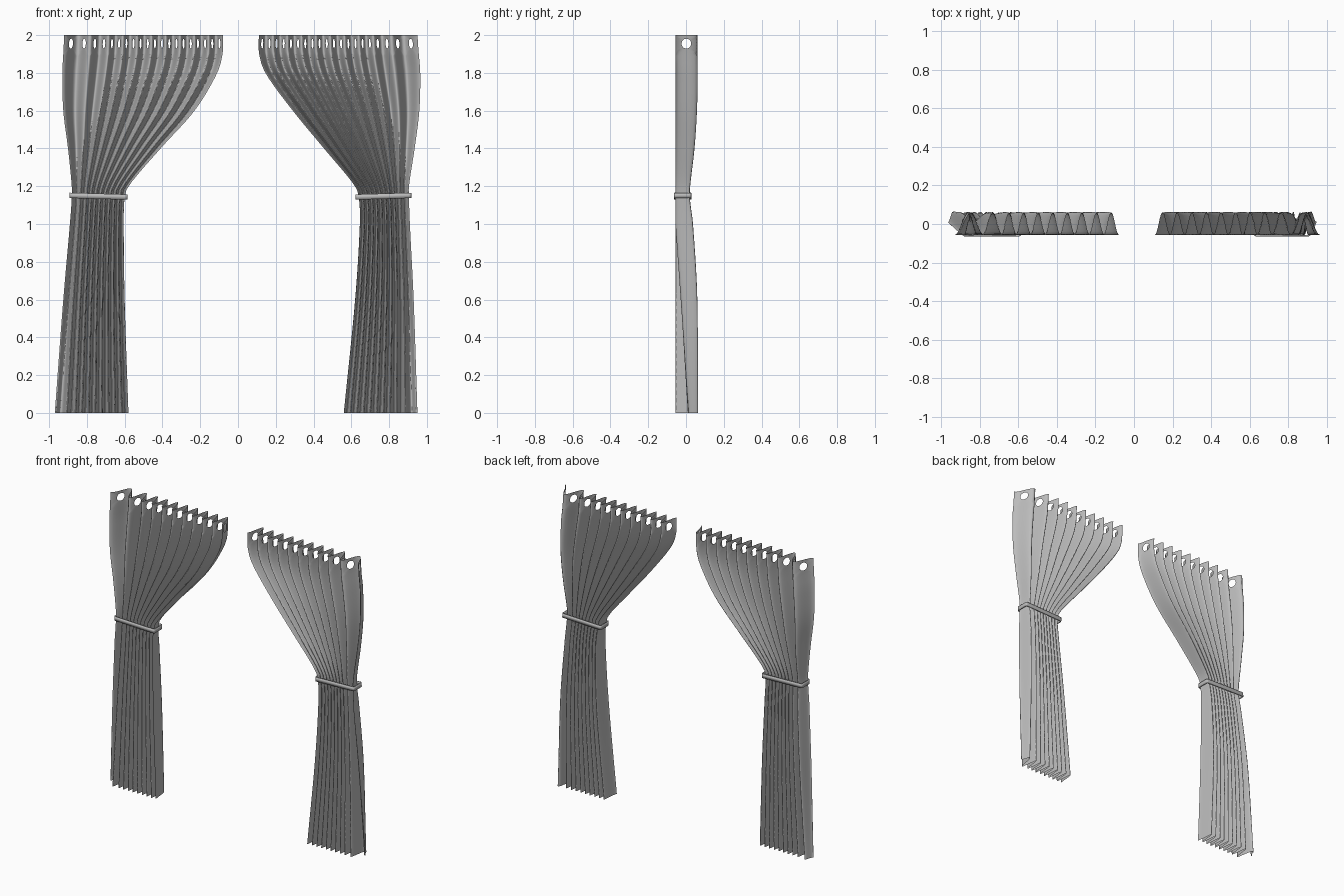
import bpy, math
from mathutils import Matrix

if "Cube" in bpy.data.objects:
    bpy.data.objects.remove(bpy.data.objects["Cube"], do_unlink=True)

FLANKS = 20       # alternating pleat faces per curtain
SEG = 8           # strips across one pleat face
BAND = 1.89       # lower edge of the eyelet band
HOLE_Z, HOLE_R = 1.955, 0.026


def material(name, grey):
    m = bpy.data.materials.new(name)
    m.use_nodes = True
    m.diffuse_color = (grey, grey, grey, 1)
    m.node_tree.nodes["Principled BSDF"].inputs["Base Color"].default_value = (grey, grey, grey, 1)
    return m


fabric = material("grey fabric", 0.5)


def curve(points, z):
    """Smooth interpolation through (z, value) points."""
    n = len(points)
    i = 0
    while i < n - 2 and z > points[i + 1][0]:
        i += 1

    def slope(k):
        a, b = points[max(k - 1, 0)], points[min(k + 1, n - 1)]
        return (b[1] - a[1]) / (b[0] - a[0])

    (z0, v0), (z1, v1) = points[i], points[i + 1]
    h = z1 - z0
    t = (z - z0) / h
    return (v0 * (1 + 2 * t) * (1 - t) ** 2 + v1 * t * t * (3 - 2 * t)
            + h * t * (1 - t) * (slope(i) * (1 - t) - slope(i + 1) * t))


# Silhouette: distance of the outer and inner edges from the middle, by height
HEIGHTS = [0, 0.6, 1.0, 1.14, 1.2, 1.4, 1.6, 1.8, 1.9, 2.0]
EDGES = {
    "right": (-1, [.97, .925, .89, .88, .88, .90, .925, .93, .925, .92],
              [.58, .60, .605, .60, .58, .41, .23, .11, .082, .08]),
    "left": (1, [.95, .93, .91, .905, .905, .935, .96, .965, .957, .95],
             [.56, .62, .645, .64, .62, .455, .29, .145, .112, .11]),
}
BACK = list(zip(HEIGHTS, [.06, .06, .037, .02, .022, .045, .058, .062, .06, .06]))
FRONT = -0.056

# Pleats widen towards the outer edge
widths = [1.8, 1.5, 1.2, 1.1] + [0.9] * (FLANKS - 4)
knots = [sum(widths[:i]) / sum(widths) for i in range(FLANKS + 1)]


def curtain(name, side, outer, inner):
    outer, inner = list(zip(HEIGHTS, outer)), list(zip(HEIGHTS, inner))
    verts, faces, index = [], [], {}

    def point(f, s, z):
        """Vertex on pleat face f, at fraction s across it."""
        key = (round(f + s, 5), round(z, 5))
        if key not in index:
            u = knots[f] + (knots[f + 1] - knots[f]) * s
            o, i = curve(outer, z), curve(inner, z)
            wave = 0.5 - 0.5 * math.cos(math.pi * (f + s))
            y = FRONT + (curve(BACK, z) - FRONT) * wave
            # the free outer edge swings backwards near the floor
            y += 0.07 * max(0, 1 - z) * max(0, 1 - f - s)
            index[key] = len(verts)
            verts.append((side * (o + (i - o) * u), y, z))
        return index[key]

    def quad(a, b, c, d):
        faces.append((a, b, c, d) if side < 0 else (d, c, b, a))

    rows = [BAND * r / 48 for r in range(49)]
    band_rows = [BAND + (2 - BAND) * r / 6 for r in range(7)]
    for f in range(FLANKS):
        # hanging cloth
        for lo, hi in zip(rows, rows[1:]):
            for k in range(SEG):
                a, b = k / SEG, (k + 1) / SEG
                quad(point(f, a, lo), point(f, b, lo), point(f, b, hi), point(f, a, hi))
        # eyelet band: rings run from the border of the face to a round hole
        border = ([(k / SEG, BAND) for k in range(SEG)] + [(1, z) for z in band_rows[:-1]]
                  + [(1 - k / SEG, 2) for k in range(SEG)] + [(0, z) for z in band_rows[:0:-1]])
        rings = []
        for t in (0, 0.5, 1):
            ring = []
            for s, z in border:
                ang = math.atan2((z - HOLE_Z) / 0.055, (s - 0.5) / 0.5)
                hs, hz = 0.5 + 0.145 * math.cos(ang), HOLE_Z + HOLE_R * math.sin(ang)
                ring.append(point(f, s + (hs - s) * t, z + (hz - z) * t))
            rings.append(ring)
        for r0, r1 in zip(rings, rings[1:]):
            for k in range(len(border)):
                n = (k + 1) % len(border)
                quad(r0[k], r0[n], r1[n], r1[k])

    make(name, verts, faces)


def make(name, verts, faces):
    me = bpy.data.meshes.new(name)
    me.from_pydata(verts, [], faces)
    me.materials.append(fabric)
    ob = bpy.data.objects.new(name, me)
    bpy.context.collection.objects.link(ob)
    for p in me.polygons:
        p.use_smooth = True
    return ob


def tie_band(name, side, x0, x1):
    """Flat strap around the gathered cloth, dropping towards the inner edge."""
    hx, hy, cy, r, h = (x1 - x0) / 2, 0.046, -0.018, 0.012, 0.014
    loop = []
    for q in range(4):
        sx, sy = (1, -1, -1, 1)[q], (1, 1, -1, -1)[q]
        for k in range(5):
            a = math.pi / 2 * (q + k / 4)
            loop.append((sx * (hx - r) + r * math.cos(a), sy * (hy - r) + r * math.sin(a)))
    n = len(loop)
    verts = [(x, y, z) for z in (-h, h) for x, y in loop]
    faces = [(k, (k + 1) % n, n + (k + 1) % n, n + k) for k in range(n)]
    ob = make(name, verts, faces)
    ob.data.transform(Matrix.Translation((side * (x0 + x1) / 2, cy, 1.147))
                      @ Matrix.Rotation(-side * 0.03, 4, 'Y'))
    mod = ob.modifiers.new("thickness", 'SOLIDIFY')
    mod.thickness = 0.006
    bpy.ops.object.select_all(action='DESELECT')
    ob.select_set(True)
    bpy.context.view_layer.objects.active = ob
    bpy.ops.object.shade_smooth_by_angle(angle=math.radians(40))


for label, (side, outer, inner) in EDGES.items():
    curtain(label + "_curtain", side, outer, inner)
tie_band("right_tie_band", -1, 0.585, 0.892)
tie_band("left_tie_band", 1, 0.622, 0.918)
